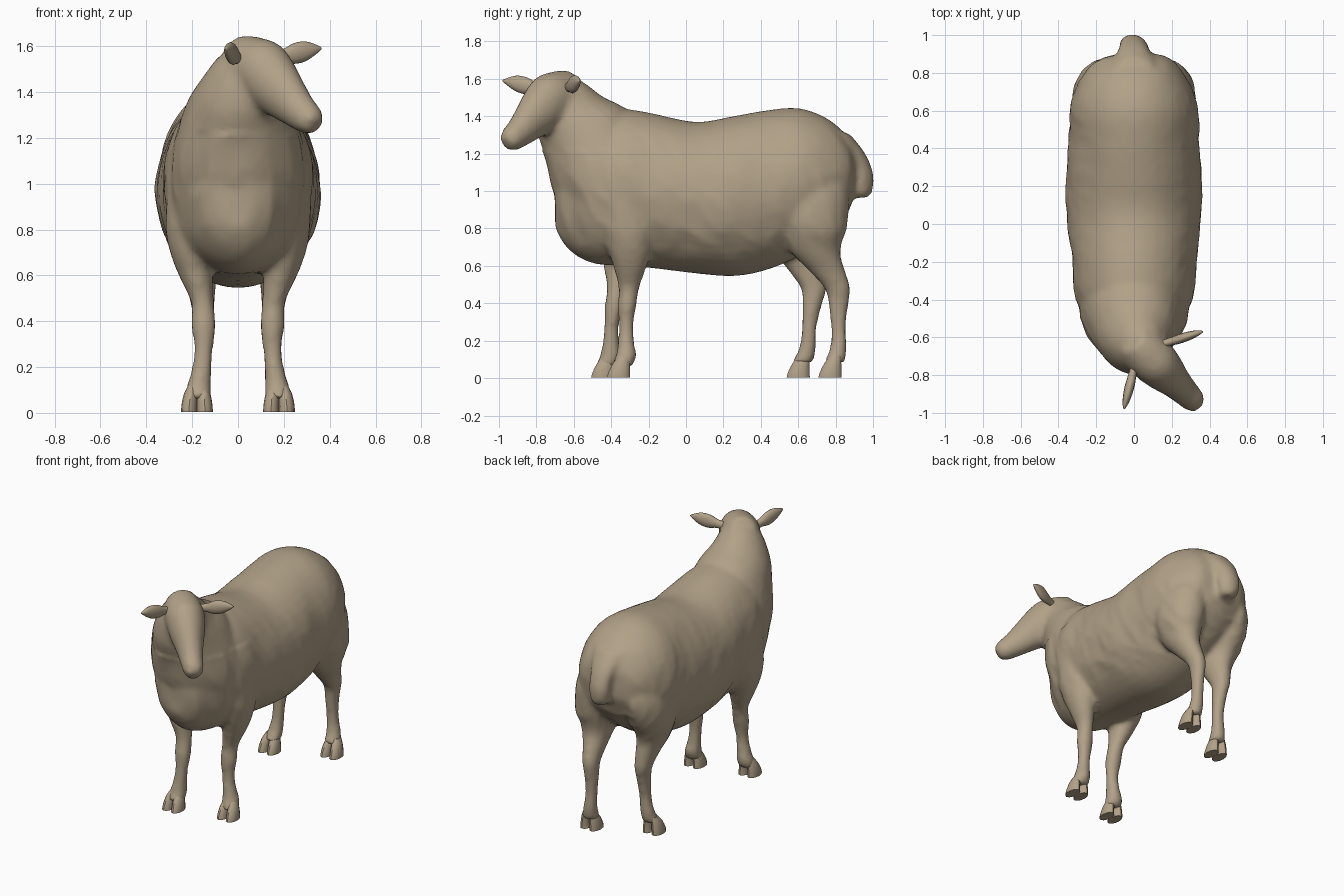
import bpy, bmesh, math
from mathutils import Vector, noise

if "Cube" in bpy.data.objects:
    bpy.data.objects.remove(bpy.data.objects["Cube"])

wool = bpy.data.materials.new("warm_wool")
wool.diffuse_color = (0.44, 0.355, 0.245, 1)
wool.use_nodes = True
wool.node_tree.nodes["Principled BSDF"].inputs["Base Color"].default_value = wool.diffuse_color
X, Y, Z = Vector((1, 0, 0)), Vector((0, 1, 0)), Vector((0, 0, 1))


def loft(bm, sections, side, up, n=24, steps=4):
    """Closed skin through ellipses (centre, half width, half depth), smoothly interpolated."""
    keys = [list(c) + [a, b] for c, a, b in sections]
    rows = []
    for i in range(len(keys) - 1):
        p = [keys[max(0, min(len(keys) - 1, i + k))] for k in (-1, 0, 1, 2)]
        for s in range(steps):
            t = s / steps
            rows.append([0.5 * (2 * b + (c - a) * t + (2 * a - 5 * b + 4 * c - d) * t * t
                                + (3 * b - a - 3 * c + d) * t ** 3) for a, b, c, d in zip(*p)])
    rows.append(keys[-1])
    rings = []
    for r in rows:
        c = Vector(r[:3])
        rings.append([bm.verts.new(c + side * r[3] * math.cos(q) + up * r[4] * math.sin(q))
                      for q in (2 * math.pi * k / n for k in range(n))])
    for a, b in zip(rings, rings[1:]):
        for k in range(n):
            bm.faces.new((a[k], a[(k + 1) % n], b[(k + 1) % n], b[k]))
    bm.faces.new(rings[0][::-1])
    bm.faces.new(rings[-1])


def finish(bm, name):
    bmesh.ops.recalc_face_normals(bm, faces=bm.faces)
    me = bpy.data.meshes.new(name)
    bm.to_mesh(me)
    bm.free()
    ob = bpy.data.objects.new(name, me)
    bpy.context.collection.objects.link(ob)
    me.materials.append(wool)
    for p in me.polygons:
        p.use_smooth = True
    return ob


bm = bmesh.new()

# Torso: y, belly height, back height, half width
torso = [(-.70, .80, 1.20, .08), (-.66, .72, 1.28, .16), (-.58, .65, 1.36, .23),
         (-.48, .61, 1.42, .28), (-.35, .60, 1.44, .32), (-.2, .59, 1.42, .33),
         (.05, .56, 1.37, .355), (.25, .545, 1.40, .36), (.42, .575, 1.43, .345),
         (.58, .64, 1.445, .34), (.70, .72, 1.415, .31), (.80, .80, 1.355, .26),
         (.87, .90, 1.27, .19), (.90, 1.0, 1.2, .1)]
loft(bm, [((0, y, (b + t) / 2), w, (t - b) / 2) for y, b, t, w in torso], X, Z, 40)

# Neck, leaning forward
loft(bm, [((0, -.38, 1.0), .30, .31), ((0, -.46, 1.15), .285, .29), ((0, -.54, 1.32), .235, .25),
          ((.01, -.62, 1.41), .19, .20), ((.03, -.67, 1.51), .14, .145), ((.04, -.69, 1.56), .10, .10)],
     X, Vector((0, -.88, -.47)), 32)

# Head, turned to one side: distance along face, lift, half width, half height
axis = Vector((.605, -.605, -.516))
cheek = Vector((.707, .707, 0))
brow = Vector((.365, -.365, .856))
face = [(-.08, .02, .08, .08), (0, .01, .12, .13), (.1, .03, .125, .14), (.2, .02, .112, .132),
        (.3, .01, .088, .108), (.4, 0, .073, .082), (.47, 0, .064, .068), (.515, 0, .04, .04)]
loft(bm, [(Vector((.03, -.65, 1.52)) + axis * s + brow * l, w, h) for s, l, w, h in face], cheek, brow)

# Legs: height, x, y, half width, half depth
front = [(1.0, .2, -.33, .12, .16), (.8, .21, -.31, .105, .14), (.68, .2, -.30, .09, .115),
         (.58, .18, -.30, .07, .085), (.48, .155, -.305, .05, .056), (.38, .15, -.315, .054, .049),
         (.28, .15, -.32, .042, .039), (.18, .16, -.32, .045, .046), (.12, .17, -.32, .054, .056),
         (.06, .175, -.345, .06, .058)]
hind = [(1.1, .15, .66, .13, .2), (.95, .18, .66, .14, .21), (.8, .19, .68, .13, .18),
        (.68, .18, .69, .10, .135), (.58, .165, .75, .072, .1), (.48, .155, .81, .053, .07),
        (.4, .15, .815, .045, .055), (.27, .15, .815, .04, .04), (.16, .16, .815, .045, .046),
        (.08, .17, .79, .056, .058)]


def stride(z, amount):
    return amount * max(0, 1 - (z / .95) ** 2)


for leg, step in ((front, -.085), (hind, -.17)):
    for sx, amount in ((1, 0), (-1, step)):
        loft(bm, [((sx * x, y + stride(z, amount), z), a, b) for z, x, y, a, b in leg], X, Y, 20)

# Tail
loft(bm, [((0, .80, 1.31), .11, .07), ((0, .88, 1.22), .095, .065), ((0, .925, 1.13), .08, .065),
          ((0, .94, 1.06), .076, .062), ((0, .935, .99), .062, .055), ((0, .93, .965), .04, .04)], X, Y, 20)

# Fuse into one skin
rough = finish(bm, "body_rough")
remesh = rough.modifiers.new("fuse", "REMESH")
remesh.mode = "VOXEL"
remesh.voxel_size = .018
relax = rough.modifiers.new("relax", "SMOOTH")
relax.factor = .5
relax.iterations = 6
skin = bpy.data.meshes.new_from_object(rough.evaluated_get(bpy.context.evaluated_depsgraph_get()))
bpy.data.objects.remove(rough)

# Fleece folds on the flanks and neck, leaving the face, back and lower legs smooth
bm = bmesh.new()
bm.from_mesh(skin)
bm.normal_update()
moves = []
for v in bm.verts:
    p = v.co
    on_face = (p - Vector((.03, -.65, 1.52))).dot(axis) > .04 and p.z > 1.22
    if p.z > .62 and not on_face:
        amp = .016 * min(1, (p.z - .62) / .1) * (1 - max(0, v.normal.z))
        q = Vector((p.x * 5, p.y * 7 + p.z * 2, p.z * 3.5))
        fold = .5 * noise.noise(q) + .6 * (.3 - abs(noise.noise(q * 1.4 + Z * 9)))
        moves.append((v, v.normal * amp * fold))
for v, d in moves:
    v.co += d
finish(bm, "body")

# Ears: flattened leaves
for name, root, tip, flat in (("ear_left", Vector((.12, -.645, 1.545)), Vector((.365, -.57, 1.59)), Y),
                              ("ear_right", Vector((.01, -.72, 1.535)), Vector((-.052, -.98, 1.59)), X)):
    bm = bmesh.new()
    leaf = [(0, .025, .02), (.3, .028, .022), (.5, .045, .026), (.7, .044, .024), (.88, .024, .016), (1, .004, .004)]
    loft(bm, [(root.lerp(tip, t), a, b) for t, a, b in leaf], Z, flat, 12, 3)
    finish(bm, name)

# Cloven hooves: two toes on each foot
for name, y, step in (("front_hoof", -.36, -.085), ("hind_hoof", .77, -.17)):
    for sx, amount, label in ((1, 0, "left"), (-1, step, "right")):
        bm = bmesh.new()
        for toe in (.145, .213):
            loft(bm, [((sx * toe, y + amount, .003), .035, .062), ((sx * toe, y + amount + .003, .03), .034, .058),
                      ((sx * (toe * .85 + .026), y + amount + .015, .08), .03, .045),
                      ((sx * (toe * .6 + .07), y + amount + .03, .12), .02, .03)], X, Y, 12, 2)
        hoof = finish(bm, name + "_" + label)
        bpy.context.view_layer.objects.active = hoof
        hoof.select_set(True)
        bpy.ops.object.shade_smooth_by_angle(angle=math.radians(40))
        hoof.select_set(False)
